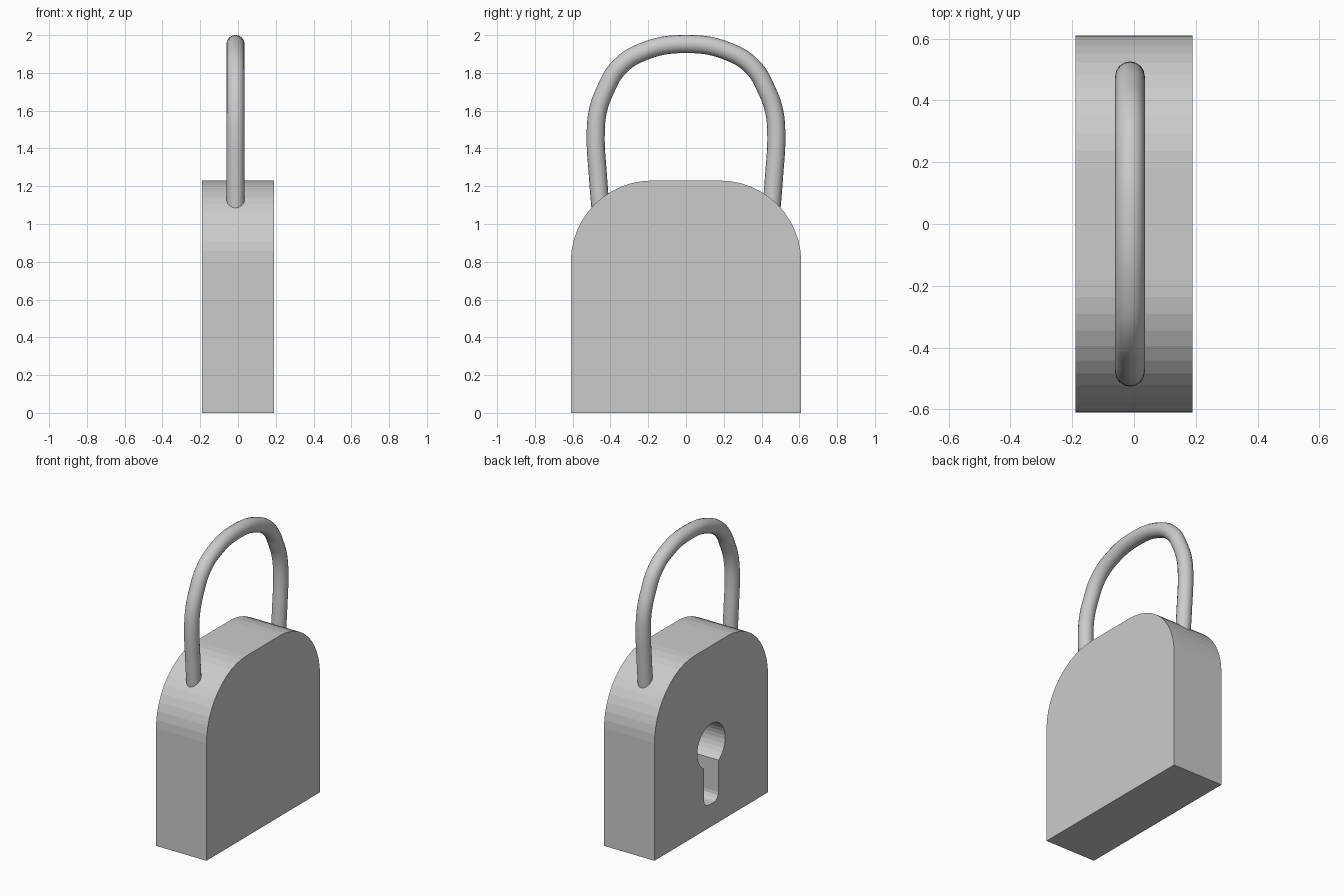
import bpy, bmesh
from math import sin, cos, asin, pi

if "Cube" in bpy.data.objects:
    bpy.data.objects.remove(bpy.data.objects["Cube"])


def arc(cy, cz, r, a0, a1, n):
    return [(cy + r * cos(a0 + (a1 - a0) * i / n), cz + r * sin(a0 + (a1 - a0) * i / n))
            for i in range(n + 1)]


def extrude_profile(name, pts, x0, x1):
    """Solid made by sweeping a (y, z) outline along x."""
    bm = bmesh.new()
    face = bm.faces.new([bm.verts.new((x0, y, z)) for y, z in pts])
    res = bmesh.ops.extrude_face_region(bm, geom=[face])
    for v in res["geom"]:
        if isinstance(v, bmesh.types.BMVert):
            v.co.x = x1
    bmesh.ops.recalc_face_normals(bm, faces=bm.faces)
    mesh = bpy.data.meshes.new(name)
    bm.to_mesh(mesh)
    bm.free()
    obj = bpy.data.objects.new(name, mesh)
    bpy.context.collection.objects.link(obj)
    return obj


# Lock body: flat slab with two rounded shoulders
outline = [(-0.61, 0), (0.61, 0)]
outline += arc(0.18, 0.80, 0.43, 0, pi / 2, 12)
outline += arc(-0.18, 0.80, 0.43, pi / 2, pi, 12)
body = extrude_profile("lock_body", outline, -0.19, 0.19)

# Keyhole pocket in the left face: round hole above a slot with rounded corners
r, half, hole_z = 0.15, 0.078, 0.55
a = asin(half / r)
keyhole = arc(0, hole_z, r, -pi / 2 + a, 1.5 * pi - a, 28)
keyhole += arc(-half + 0.05, 0.205, 0.05, pi, 1.5 * pi, 4)
keyhole += arc(half - 0.05, 0.205, 0.05, 1.5 * pi, 2 * pi, 4)
cutter = extrude_profile("keyhole_cutter", keyhole, -0.30, 0.06)
cutter.hide_render = True
mod = body.modifiers.new("keyhole", 'BOOLEAN')
mod.operation = 'DIFFERENCE'
mod.solver = 'EXACT'
mod.object = cutter
bpy.context.view_layer.objects.active = body
bpy.ops.object.modifier_apply(modifier=mod.name)
bpy.data.objects.remove(cutter)

# Shackle: round bar along a mirrored arch
half_path = [(0.448, 1.03), (0.466, 1.25), (0.478, 1.48), (0.466, 1.60),
             (0.429, 1.705), (0.357, 1.827), (0.232, 1.91)]
path = half_path + [(0, 1.953)] + [(-y, z) for y, z in reversed(half_path)]
curve = bpy.data.curves.new("shackle", 'CURVE')
curve.dimensions = '3D'
curve.bevel_depth = 0.048
curve.bevel_resolution = 6
curve.resolution_u = 8
curve.use_fill_caps = True
spline = curve.splines.new('BEZIER')
spline.bezier_points.add(len(path) - 1)
for p, (y, z) in zip(spline.bezier_points, path):
    p.co = (-0.013, y, z)
    p.handle_left_type = p.handle_right_type = 'AUTO'
shackle = bpy.data.objects.new("shackle", curve)
bpy.context.collection.objects.link(shackle)
